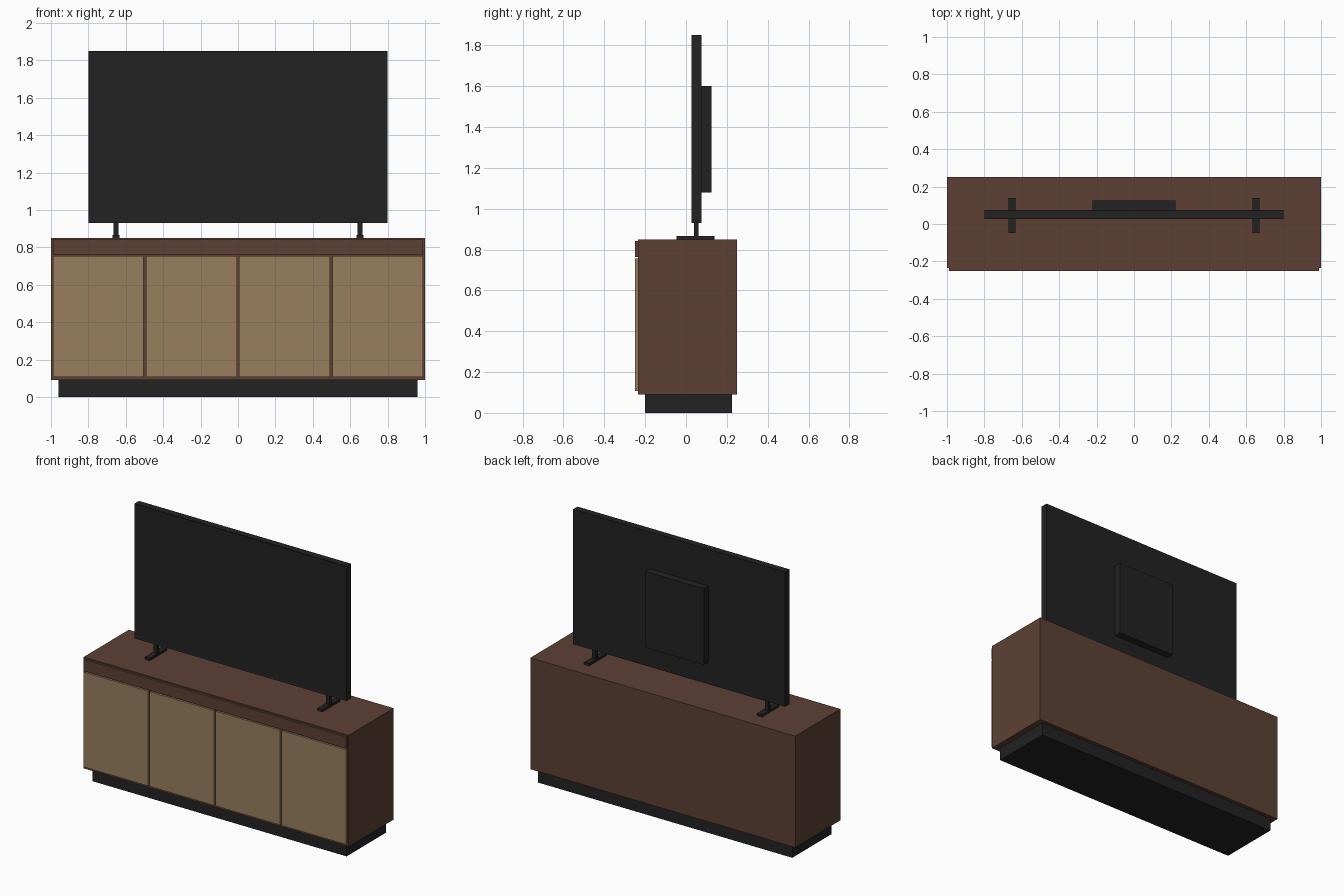
import bpy, bmesh
from mathutils import Vector

if "Cube" in bpy.data.objects:
    bpy.data.objects.remove(bpy.data.objects["Cube"])


def lin(c):
    c /= 255
    return c / 12.92 if c <= 0.04045 else ((c + 0.055) / 1.055) ** 2.4


def material(name, r, g, b):
    m = bpy.data.materials.new(name)
    m.diffuse_color = (lin(r), lin(g), lin(b), 1)
    m.use_nodes = True
    m.node_tree.nodes["Principled BSDF"].inputs["Base Color"].default_value = m.diffuse_color
    return m


BROWN = material("dark_brown_wood", 93, 64, 52)
TAN = material("light_tan_wood", 152, 126, 94)
BLACK = material("matte_black", 34, 34, 34)


def box(name, x, y, z, mat):
    """Box from (min, max) ranges on each axis."""
    bm = bmesh.new()
    bmesh.ops.create_cube(bm, size=1)
    lo = Vector((x[0], y[0], z[0]))
    hi = Vector((x[1], y[1], z[1]))
    for v in bm.verts:
        v.co = Vector([(lo[i] + hi[i]) / 2 + v.co[i] * (hi[i] - lo[i]) for i in range(3)])
    me = bpy.data.meshes.new(name)
    bm.to_mesh(me)
    bm.free()
    me.materials.append(mat)
    ob = bpy.data.objects.new(name, me)
    bpy.context.collection.objects.link(ob)
    return ob


# Cabinet: recessed plinth, body, top fascia
box("plinth", (-0.96, 0.96), (-0.20, 0.225), (0, 0.09), BLACK)
box("cabinet_body", (-1, 1), (-0.235, 0.25), (0.09, 0.85), BROWN)
box("top_fascia", (-0.99, 0.99), (-0.25, -0.235), (0.763, 0.842), BROWN)

# Four doors with narrow gaps
for i in range(4):
    c = -0.7475 + i * 0.49833
    box(f"door_{i + 1}", (c - 0.2425, c + 0.2425), (-0.25, -0.235), (0.108, 0.755), TAN)

# Television panel with a slightly recessed screen face
tv = box("tv_panel", (-0.8, 0.8), (0.027, 0.075), (0.93, 1.85), BLACK)
bm = bmesh.new()
bm.from_mesh(tv.data)
bm.normal_update()
front = [f for f in bm.faces if f.normal.y < -0.9]
bmesh.ops.inset_region(bm, faces=front, thickness=0.012, depth=-0.002)
bm.to_mesh(tv.data)
bm.free()

# Electronics housing on the back
box("tv_back_housing", (-0.222, 0.222), (0.075, 0.125), (1.08, 1.60), BLACK)

# Pair of stands: foot bar and post
for side, s in (("left", -1), ("right", 1)):
    c = s * 0.652
    box(f"{side}_foot", (c - 0.019, c + 0.019), (-0.047, 0.139), (0.85, 0.866), BLACK)
    box(f"{side}_post", (c - 0.013, c + 0.013), (0.038, 0.062), (0.866, 0.93), BLACK)
